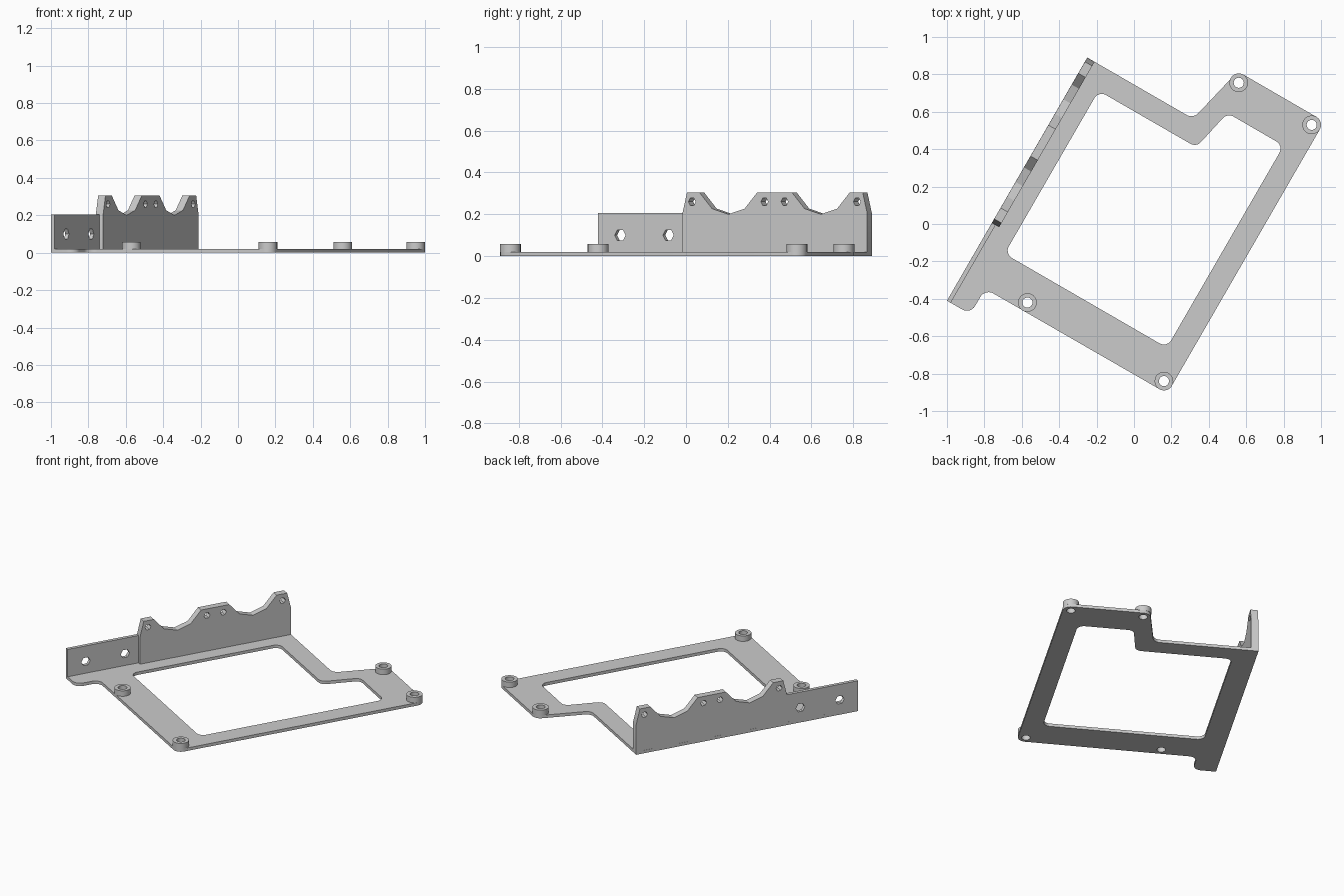
import bpy, bmesh, math
from mathutils import Vector, Matrix

cube = bpy.data.objects.get("Cube")
if cube:
    bpy.data.objects.remove(cube, do_unlink=True)

grey = bpy.data.materials.new("plain_grey")
grey.use_nodes = True
COLOUR = (0.6, 0.6, 0.6, 1)
grey.diffuse_color = COLOUR
grey.node_tree.nodes["Principled BSDF"].inputs["Base Color"].default_value = COLOUR


def circle(centre, radius, sides):
    return [(centre[0] + radius * math.cos(math.tau * i / sides),
             centre[1] + radius * math.sin(math.tau * i / sides)) for i in range(sides)]


def rounded(corners, steps=6):
    """Fillet each (x, y, radius) corner of a closed outline."""
    out = []
    for i, (x, y, r) in enumerate(corners):
        p = Vector((x, y))
        if not r:
            out.append(p)
            continue
        a = (Vector(corners[i - 1][:2]) - p).normalized()
        b = (Vector(corners[(i + 1) % len(corners)][:2]) - p).normalized()
        half = math.acos(a.dot(b)) / 2
        centre = p + (a + b).normalized() * r / math.sin(half)
        reach = r / math.tan(half)
        start, end = p + a * reach - centre, p + b * reach - centre
        out += [centre + start.lerp(end, k / steps).normalized() * r
                for k in range(steps + 1)]
    return out


def slab(name, loops, depth, matrix):
    """Extrude an outline with holes from local z = 0 to depth."""
    curve = bpy.data.curves.new(name + "_profile", 'CURVE')
    curve.dimensions, curve.fill_mode, curve.extrude = '2D', 'BOTH', depth / 2
    for loop in loops:
        spline = curve.splines.new('POLY')
        spline.points.add(len(loop) - 1)
        for point, co in zip(spline.points, loop):
            point.co = (co[0], co[1], 0, 1)
        spline.use_cyclic_u = True
    temp = bpy.data.objects.new(name + "_profile", curve)
    bpy.context.collection.objects.link(temp)
    bpy.context.view_layer.update()
    mesh = bpy.data.meshes.new_from_object(
        temp.evaluated_get(bpy.context.evaluated_depsgraph_get()))
    bpy.data.objects.remove(temp)
    bpy.data.curves.remove(curve)
    bm = bmesh.new()
    bm.from_mesh(mesh)
    bmesh.ops.remove_doubles(bm, verts=bm.verts, dist=0.0005)
    bmesh.ops.recalc_face_normals(bm, faces=bm.faces)
    bmesh.ops.translate(bm, verts=bm.verts, vec=(0, 0, depth / 2))
    bm.to_mesh(mesh)
    bm.free()
    mesh.name = name
    mesh.materials.clear()
    mesh.materials.append(grey)
    obj = bpy.data.objects.new(name, mesh)
    obj.matrix_world = matrix
    bpy.context.collection.objects.link(obj)
    bpy.ops.object.select_all(action='DESELECT')
    obj.select_set(True)
    bpy.context.view_layer.objects.active = obj
    bpy.ops.object.shade_smooth_by_angle(angle=math.radians(25))


PLATE, BOSS_TOP, R = 0.02, 0.057, 0.05
bosses = [(0.56, 0.755), (0.95, 0.53), (0.16, -0.84), (-0.57, -0.42)]
boss_holes = [circle(c, 0.027, 24) for c in bosses]

# Flat frame plate with a stepped window
outline = rounded([(-1, -0.41, 0), (-0.25, 0.89, 0), (0.316, 0.563, R), (0.555, 0.816, R),
                   (1.018, 0.548, R), (0.178, -0.907, R), (-0.796, -0.346, R),
                   (-0.875, -0.482, R)])
window = rounded([(x, y, 0.045) for x, y in
                  [(-0.692, -0.159), (-0.189, 0.712), (0.333, 0.411),
                   (0.5, 0.593), (0.8, 0.419), (0.176, -0.661)]])
slab("base_frame", [outline, window] + boss_holes, PLATE, Matrix())

# Mounting bosses
for i, (centre, hole) in enumerate(zip(bosses, boss_holes)):
    slab(f"mounting_boss_{i + 1}", [circle(centre, R, 24), hole],
         BOSS_TOP - PLATE, Matrix.Translation((0, 0, PLATE)))

# Walls: local x runs along the wall, local y is up, local z points inward
wall = (Matrix.Translation((-1, -0.41, 0)) @ Matrix.Rotation(math.radians(60), 4, 'Z')
        @ Matrix.Rotation(math.radians(90), 4, 'X'))
START, END, LOW, HIGH = 0.48, 1.5, 0.205, 0.305

# Low thin wall with two hexagonal holes
slab("low_wall", [[(0, PLATE), (START, PLATE), (START, LOW), (0, LOW)]]
     + [circle((u, 0.1), 0.03, 6) for u in (0.123, 0.389)], 0.023, wall)

# Tall wall with two scalloped cradles and small holes beside them
cradles = (0.733, 1.244)
top = [(START, PLATE), (START, LOW), (START + 0.025, HIGH)]
for u in cradles:
    top += [(u - 0.16, HIGH), (u - 0.09, 0.227), (u, 0.2), (u + 0.09, 0.227), (u + 0.16, HIGH)]
top += [(END - 0.025, HIGH), (END, LOW), (END, PLATE)]
pin_holes = [circle((u + s * 0.2, 0.26), 0.02, 6) for u in cradles for s in (-1, 1)]
slab("tall_wall", [top] + pin_holes, 0.045, wall)
